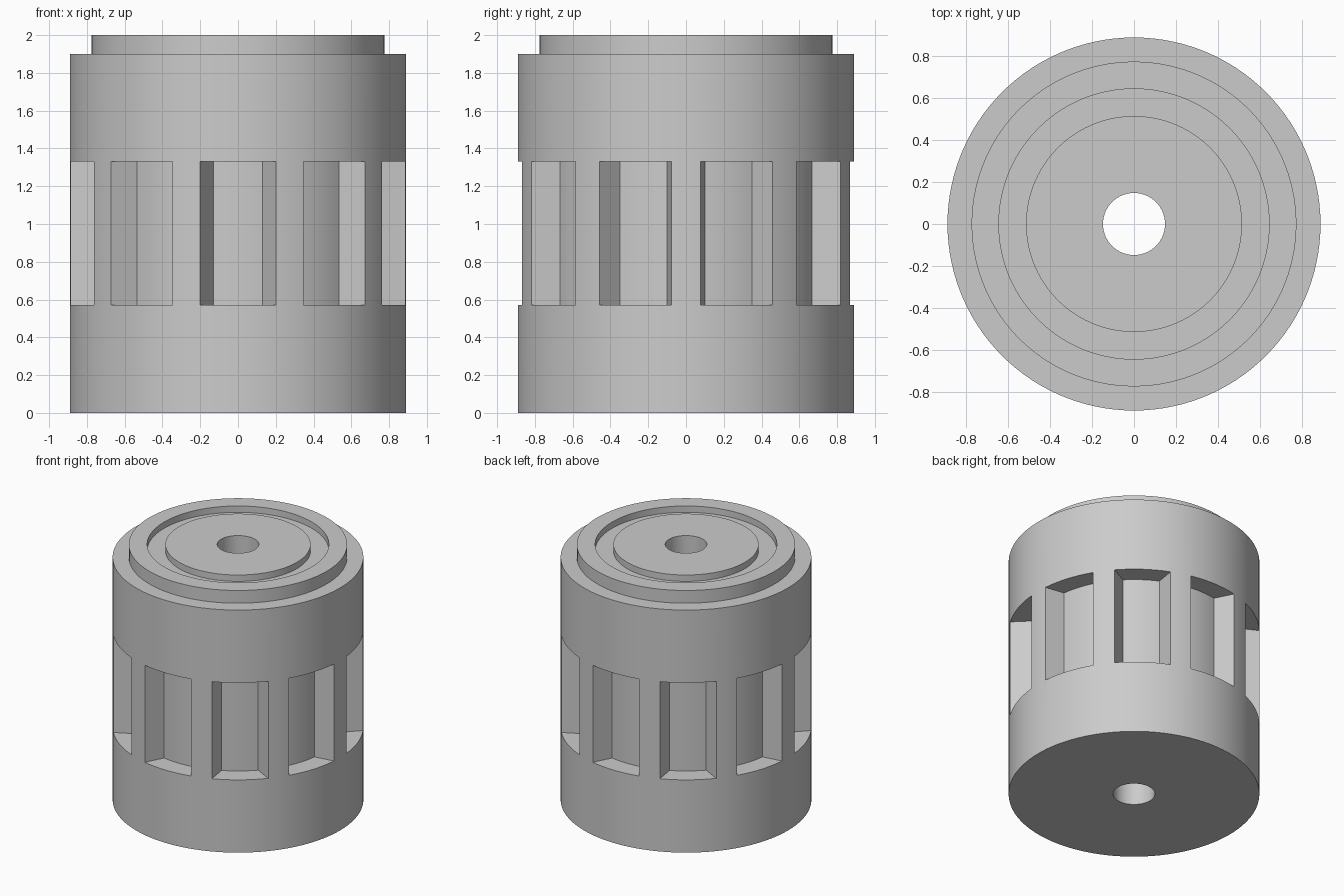
import bpy
import bmesh
from math import sin, cos, pi, radians
from mathutils import Matrix

cube = bpy.data.objects.get("Cube")
if cube:
    bpy.data.objects.remove(cube, do_unlink=True)

SEGMENTS = 120
SLOTS = 10
SLOT_BOTTOM, SLOT_TOP = 0.57, 1.33

grey = bpy.data.materials.new("plain_grey")
grey.use_nodes = True
colour = (0.6, 0.6, 0.6, 1)
grey.diffuse_color = colour
grey.node_tree.nodes["Principled BSDF"].inputs["Base Color"].default_value = colour


def make_object(name, bm):
    bmesh.ops.recalc_face_normals(bm, faces=bm.faces)
    mesh = bpy.data.meshes.new(name)
    bm.to_mesh(mesh)
    bm.free()
    mesh.materials.append(grey)
    obj = bpy.data.objects.new(name, mesh)
    bpy.context.collection.objects.link(obj)
    return obj


def revolve(name, profile):
    """Turn a closed (radius, height) profile around the z axis."""
    bm = bmesh.new()
    rings = []
    for i in range(SEGMENTS):
        a = 2 * pi * i / SEGMENTS
        rings.append([bm.verts.new((r * cos(a), r * sin(a), z)) for r, z in profile])
    n = len(profile)
    for i, ring in enumerate(rings):
        nxt = rings[(i + 1) % SEGMENTS]
        for j in range(n):
            k = (j + 1) % n
            bm.faces.new((ring[j], nxt[j], nxt[k], ring[k]))
    return make_object(name, bm)


def slot_cutters(name):
    """Flared prisms with a curved inner side, spaced around the drum."""
    floor_r, half = 0.741, radians(10.1)
    arc = [half * t / 4 for t in range(-4, 5)]
    outline = [(floor_r * cos(a), floor_r * sin(a)) for a in arc]
    # Straight flared walls carried on past the outer surface
    outline += [(1.0, 0.268), (1.0, -0.268)]
    bm = bmesh.new()
    for i in range(SLOTS):
        turn = Matrix.Rotation(-pi / 2 + 2 * pi * i / SLOTS, 4, 'Z')
        verts = [bm.verts.new((x, y, SLOT_BOTTOM)) for x, y in outline]
        bmesh.ops.transform(bm, matrix=turn, verts=verts)
        face = bm.faces.new(verts)
        new = bmesh.ops.extrude_face_region(bm, geom=[face])["geom"]
        top = [v for v in new if isinstance(v, bmesh.types.BMVert)]
        bmesh.ops.translate(bm, vec=(0, 0, SLOT_TOP - SLOT_BOTTOM), verts=top)
    return make_object(name, bm)


# Drum with central bore, stepped rim and a shallow ring groove on top
drum = revolve("slotted_drum", [
    (0.148, 0), (0.89, 0), (0.89, 1.9), (0.775, 1.9), (0.775, 2),
    (0.645, 2), (0.645, 1.95), (0.515, 1.95), (0.515, 2), (0.148, 2)])

# Cut the slots around the waist
cutter = slot_cutters("slot_cutter")
cutter.hide_render = True
cut = drum.modifiers.new("slots", 'BOOLEAN')
cut.operation = 'DIFFERENCE'
cut.solver = 'EXACT'
cut.object = cutter

bpy.ops.object.select_all(action='DESELECT')
bpy.context.view_layer.objects.active = drum
drum.select_set(True)
bpy.ops.object.modifier_apply(modifier=cut.name)
bpy.data.objects.remove(cutter, do_unlink=True)

# Smooth round walls, crisp edges
bpy.ops.object.shade_smooth_by_angle(angle=radians(25))
